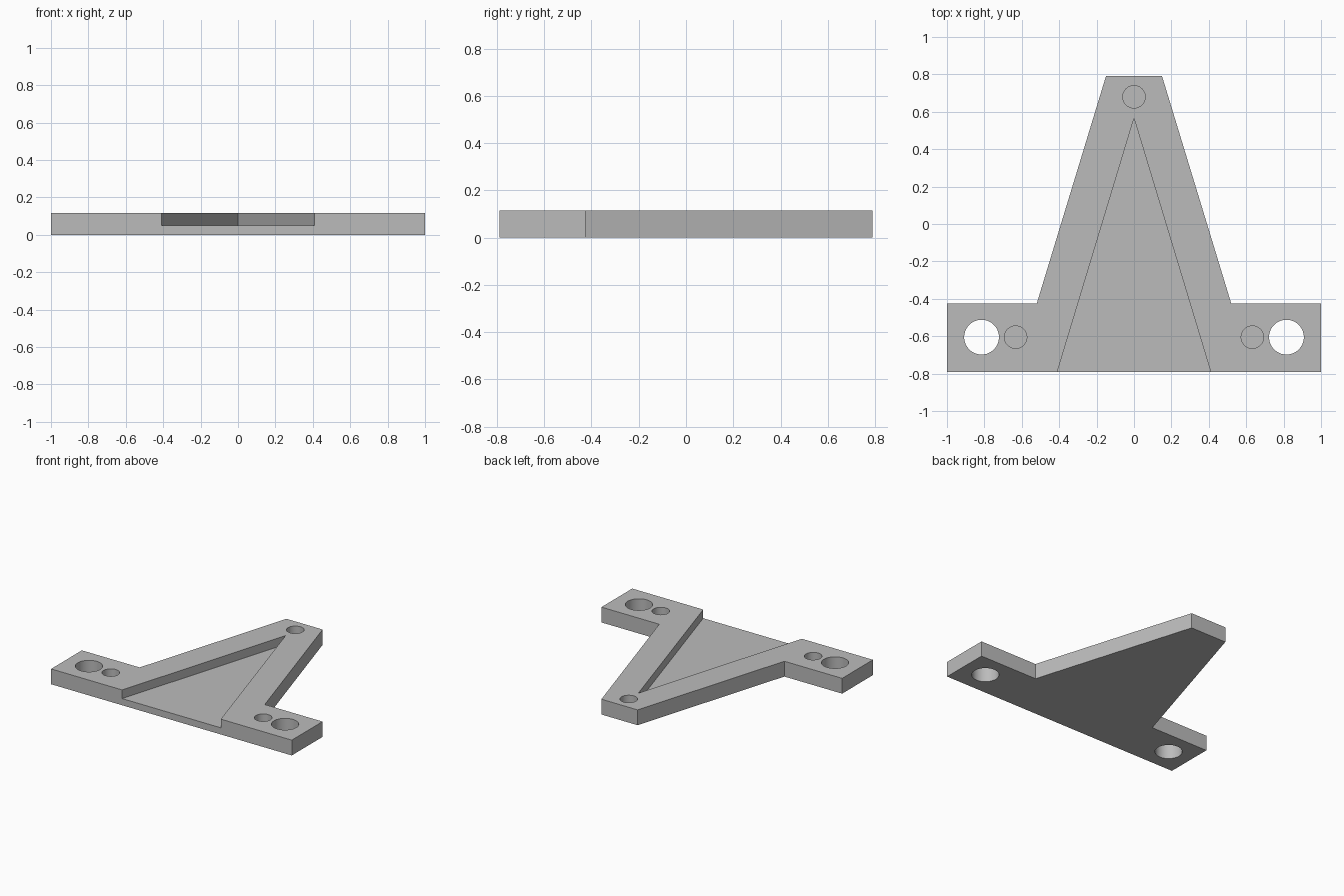
import bpy
import bmesh
import math

TOP = 0.115      # plate thickness
FLOOR = 0.05     # floor of the recess and blind holes
HOLE_Y = -0.605

cube = bpy.data.objects.get("Cube")
if cube:
    bpy.data.objects.remove(cube, do_unlink=True)

grey = bpy.data.materials.new("plain_grey")
grey.use_nodes = True
grey.diffuse_color = (0.5, 0.5, 0.5, 1)
grey.node_tree.nodes["Principled BSDF"].inputs["Base Color"].default_value = (0.5, 0.5, 0.5, 1)


def prism(name, outline, z0, z1):
    """Extrude a flat outline from z0 to z1."""
    bm = bmesh.new()
    face = bm.faces.new([bm.verts.new((x, y, z0)) for x, y in outline])
    side = bmesh.ops.extrude_face_region(bm, geom=[face])
    verts = [g for g in side["geom"] if isinstance(g, bmesh.types.BMVert)]
    bmesh.ops.translate(bm, verts=verts, vec=(0, 0, z1 - z0))
    bmesh.ops.recalc_face_normals(bm, faces=bm.faces)
    mesh = bpy.data.meshes.new(name)
    bm.to_mesh(mesh)
    bm.free()
    mesh.materials.append(grey)
    obj = bpy.data.objects.new(name, mesh)
    bpy.context.scene.collection.objects.link(obj)
    return obj


def circle(x, y, r, n=64):
    return [(x + r * math.cos(math.tau * i / n), y + r * math.sin(math.tau * i / n))
            for i in range(n)]


# Plate: wide foot with a tapering arm, mirrored across x
half = [(1, -0.79), (1, -0.425), (0.52, -0.425), (0.15, 0.79)]
plate = prism("bracket_plate", half + [(-x, y) for x, y in reversed(half)], 0, TOP)

# Triangular recess, open at the front edge
cutters = [prism("recess_cutter", [(-0.4705, -0.99), (0.4705, -0.99), (0, 0.565)], FLOOR, 0.3)]

# Through holes and blind holes
for s in (-1, 1):
    cutters.append(prism("mounting_hole_cutter", circle(s * 0.815, HOLE_Y, 0.093), -0.1, 0.3))
    cutters.append(prism("blind_hole_cutter", circle(s * 0.633, HOLE_Y, 0.06), FLOOR, 0.3))
cutters.append(prism("tip_hole_cutter", circle(0, 0.68, 0.06), FLOOR, 0.3))

bpy.context.view_layer.objects.active = plate
plate.select_set(True)
for cutter in cutters:
    mod = plate.modifiers.new("cut", "BOOLEAN")
    mod.operation = "DIFFERENCE"
    mod.solver = "EXACT"
    mod.object = cutter
    bpy.ops.object.modifier_apply(modifier=mod.name)
    bpy.data.objects.remove(cutter, do_unlink=True)

# Round hole walls, crisp edges elsewhere
bpy.ops.object.shade_smooth_by_angle(angle=math.radians(30))
